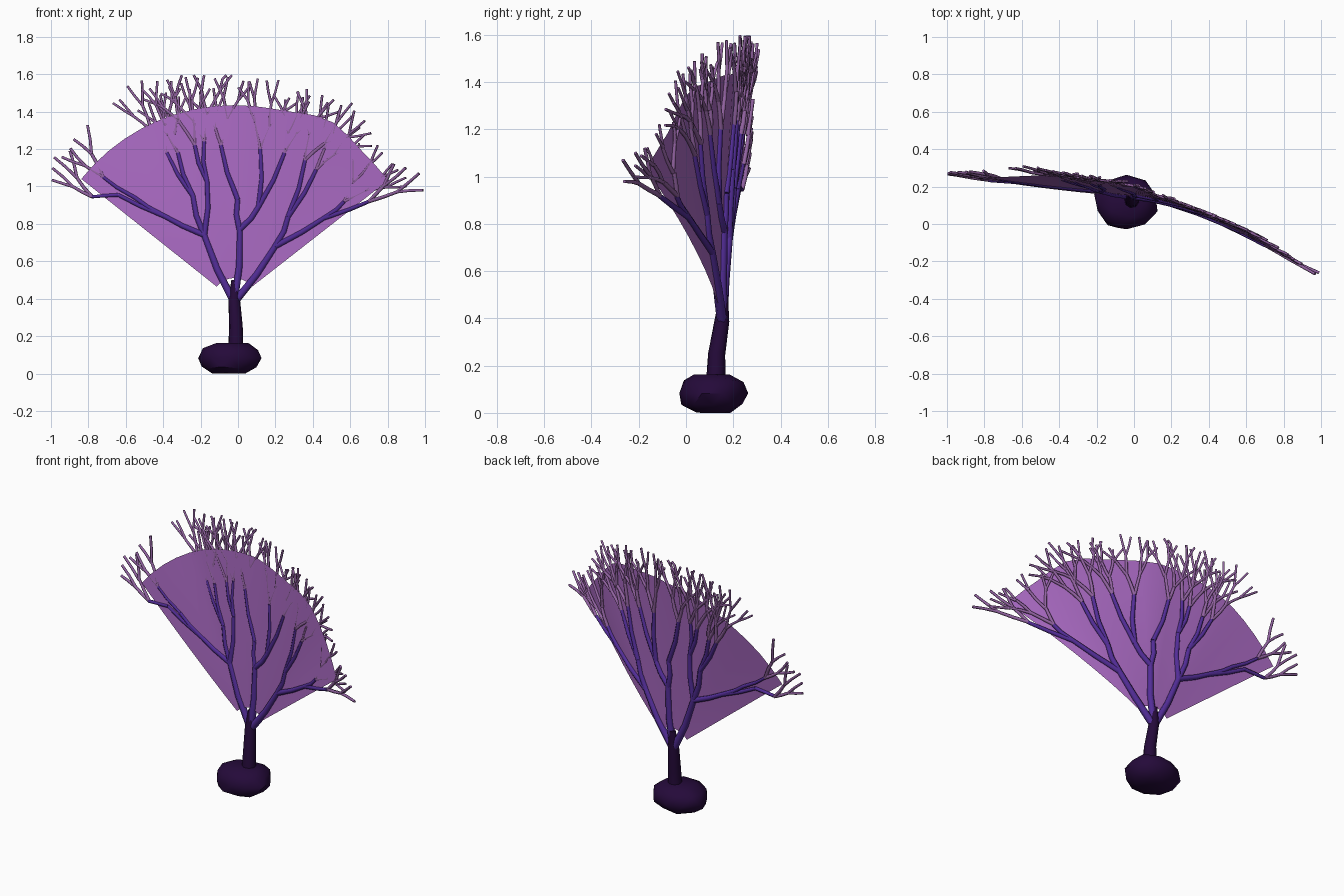
import bpy, bmesh, math, random
from mathutils import Vector

if "Cube" in bpy.data.objects:
    bpy.data.objects.remove(bpy.data.objects["Cube"])

random.seed(11)
OX, OZ = -0.02, 0.39          # point in the x-z plane where the fan radiates from


def material(name, rgb, alpha=1.0):
    m = bpy.data.materials.new(name)
    m.diffuse_color = (*rgb, alpha)
    m.use_nodes = True
    m.node_tree.nodes["Principled BSDF"].inputs["Base Color"].default_value = m.diffuse_color
    return m


BARK = material("dark plum", (0.018, 0.003, 0.042))
LIMB = material("violet", (0.085, 0.026, 0.31))
TWIG = material("mauve", (0.29, 0.125, 0.36))
WEB = material("light purple", (0.39, 0.14, 0.53), 0.9)

# sideways bend of the fan by angle from vertical (degrees)
BEND = [(-57, .085), (-25, .105), (0, .05), (23, -.095), (40, -.205), (57, -.34)]


def bend_at(t):
    t = max(-57, min(57, t))
    for (a, va), (b, vb) in zip(BEND, BEND[1:]):
        if t <= b:
            return va + (vb - va) * (t - a) / (b - a)


def on_fan(x, z, offset=0.0):
    dx, dz = x - OX, z - OZ
    r = math.hypot(dx, dz)
    return Vector((x, 0.15 + bend_at(math.degrees(math.atan2(dx, dz))) * r ** 1.4 + offset, z))


def finish(obj, mat, angle):
    obj.data.materials.clear()
    obj.data.materials.append(mat)
    bpy.ops.object.select_all(action='DESELECT')
    obj.select_set(True)
    bpy.context.view_layer.objects.active = obj
    bpy.ops.object.shade_smooth_by_angle(angle=math.radians(angle))


def mesh_object(name, bm, mat, angle):
    me = bpy.data.meshes.new(name)
    bm.to_mesh(me)
    bm.free()
    obj = bpy.data.objects.new(name, me)
    bpy.context.collection.objects.link(obj)
    finish(obj, mat, angle)


def tubes(name, paths, mat, res=1):
    """Each path is a list of (point, radius)."""
    cu = bpy.data.curves.new(name, 'CURVE')
    cu.dimensions = '3D'
    cu.bevel_depth = 1.0
    cu.bevel_resolution = res
    cu.use_fill_caps = True
    for path in paths:
        sp = cu.splines.new('POLY')
        sp.points.add(len(path) - 1)
        for p, (co, r) in zip(sp.points, path):
            p.co = (*co, 1)
            p.radius = r
    obj = bpy.data.objects.new(name, cu)
    bpy.context.collection.objects.link(obj)
    bpy.ops.object.select_all(action='DESELECT')
    obj.select_set(True)
    bpy.context.view_layer.objects.active = obj
    bpy.ops.object.convert(target='MESH')
    finish(bpy.context.object, mat, 75)


# rock foot: squashed, flattened lump
bm = bmesh.new()
bmesh.ops.create_icosphere(bm, subdivisions=2, radius=1)
for v in bm.verts:
    k = random.uniform(0.94, 1.08)
    v.co = Vector((-0.04 + v.co.x * .172 * k, 0.113 + v.co.y * .146 * k,
                   0.083 + max(-.083, min(.08, v.co.z * .1 * k))))
mesh_object("rock_foot", bm, BARK, 40)

# trunk
tubes("trunk", [[((-.012, .125, .12), .042), ((-.011, .13, .25), .037),
                 ((-.02, .152, .39), .032), ((-.018, .160, .50), .018)]], BARK, 2)

# fan web: rays swept from an inner arc to a nearly round crown with one bulge
bm = bmesh.new()
rows = []
for j in range(19):
    phi = -51.5 + 103.5 * j / 18
    crown = 1.045 + .045 * math.exp(-((phi - 28) / 9) ** 2)
    s, c = math.sin(math.radians(phi)), math.cos(math.radians(phi))
    radii = [.12 + (crown - .12) * i / 8 for i in range(9)]
    rows.append([bm.verts.new(on_fan(OX + s * r, OZ + c * r)) for r in radii])
for a, b in zip(rows, rows[1:]):
    for i in range(8):
        bm.faces.new((a[i], b[i], b[i + 1], a[i + 1]))
mesh_object("fan_web", bm, WEB, 60)

# main limbs: a tree of forks (parent index, x, z) laid on the fan
NODES = [(0, -.02, .38),
         (0, -.18, .74), (0, .01, .77), (0, .20, .68),
         (1, -.39, .84), (4, -.55, .94), (5, -.72, 1.05), (4, -.64, .955), (7, -.78, .945),
         (1, -.24, .95), (9, -.32, 1.18), (9, -.38, 1.18),
         (1, -.165, 1.03), (12, -.23, 1.22), (12, -.18, 1.24),
         (2, 0, .93), (15, -.09, 1.22), (2, .11, .89), (17, .12, 1.2), (17, .25, 1.18),
         (3, .27, .84), (20, .36, 1.14), (20, .42, 1.09),
         (3, .46, .83), (23, .57, .92), (23, .70, .92)]


def limb_point(x, z):
    d = math.hypot(x - OX, z - OZ)
    return on_fan(x, z, .004), .0225 - .0115 * d / .85


paths = []
for p, x, z in NODES[1:]:
    px, pz = NODES[p][1:]
    sway = .012 * math.copysign(1, px - x)
    paths.append([limb_point(px, pz), limb_point((px + x) / 2 - sway, (pz + z) / 2),
                  limb_point(x, z)])
tubes("main_limbs", paths, LIMB)

# twigs: repeated forking from every limb end
twigs = []


def fork(x, z, heading, level, length, radius):
    for side in (-1, 1):
        a = heading + side * random.uniform(9, 23)
        l = length * random.uniform(.75, 1.2)
        bend = math.radians(a + random.uniform(-7, 7))
        a = math.radians(a)
        mx, mz = x + math.sin(a) * l / 2, z + math.cos(a) * l / 2
        ex, ez = mx + math.sin(bend) * l / 2, mz + math.cos(bend) * l / 2
        ex, ez = max(-.995, min(.99, ex)), min(1.595, ez)
        off = .008 + random.uniform(-.003, .005)
        twigs.append([(on_fan(x, z, .007), radius), (on_fan(mx, mz, off), radius * .92),
                      (on_fan(ex, ez, off), radius * .85)])
        if level > 1:
            fork(ex, ez, math.degrees(bend) * .93, level - 1, length * .95, radius * .85)


parents = {n[0] for n in NODES}
for i, (p, x, z) in enumerate(NODES):
    if i not in parents:
        heading = math.degrees(math.atan2(x - OX, z - OZ))
        outer = abs(x) > .69
        fork(x, z, heading, 2 if outer else 3, .15 if outer else .126, .0108)
tubes("twigs", twigs, TWIG)
